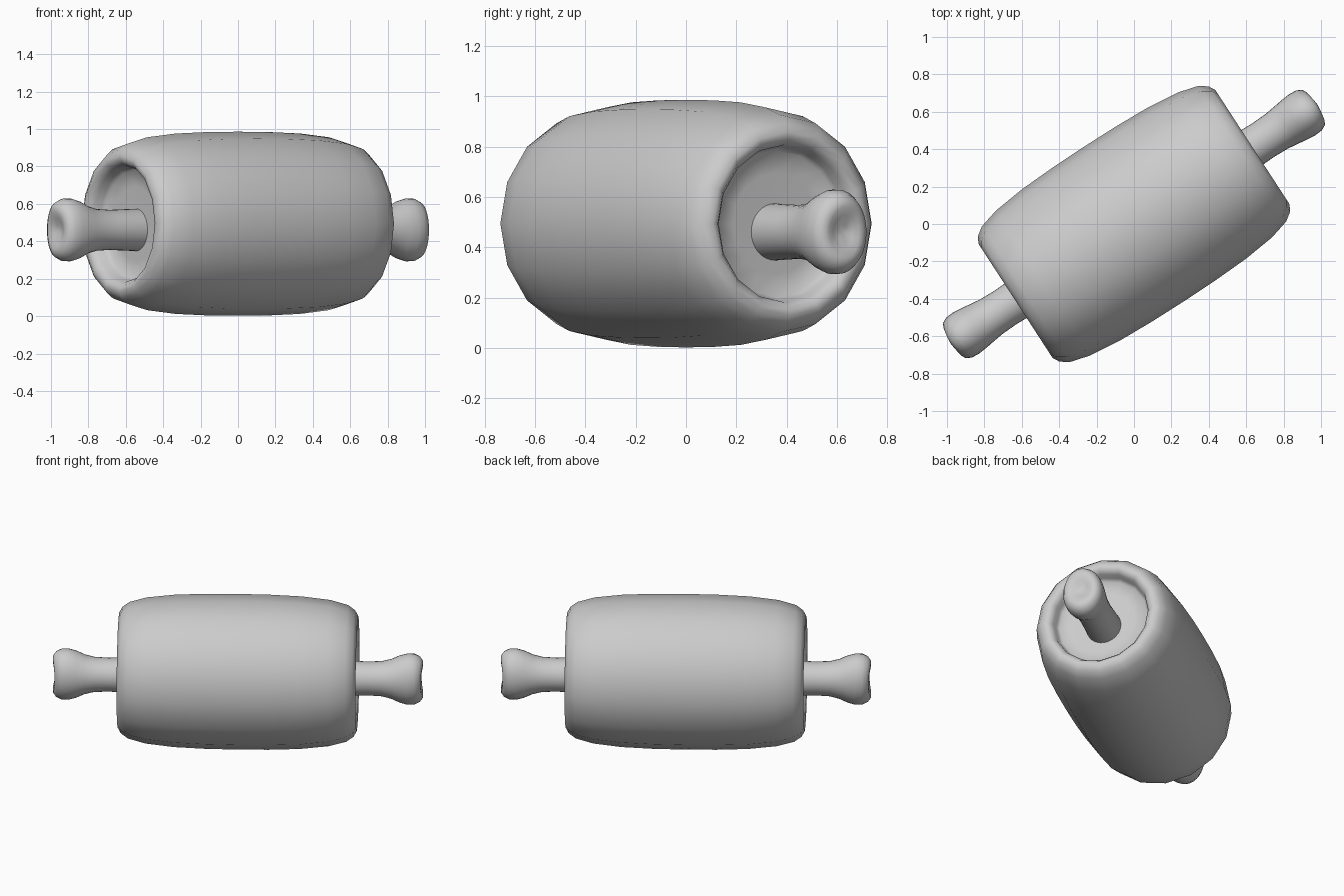
import bpy, bmesh, math

if "Cube" in bpy.data.objects:
    bpy.data.objects.remove(bpy.data.objects["Cube"])

ANGLE = math.radians(33)      # direction of the long axis seen from above


def loft(name, rings, sides, height):
    """Skin elliptical rings (x, half_y, half_z, notch) along local x, mirrored about x = 0."""
    bm = bmesh.new()
    loops = []
    for x, hy, hz, notch in rings:
        if hy == 0:
            loops.append([bm.verts.new((x, 0, 0))])
            continue
        loop = []
        for i in range(sides):
            a = 2 * math.pi * i / sides
            # saddle the ring: draw it back where it crosses the middle
            loop.append(bm.verts.new((x - notch * math.cos(a) ** 2,
                                      hy * math.cos(a), hz * math.sin(a))))
        loops.append(loop)
    for p, q in zip(loops, loops[1:]):
        for i in range(sides):
            j = (i + 1) % sides
            if len(q) == 1:
                bm.faces.new((p[i], p[j], q[0]))
            else:
                bm.faces.new((p[i], p[j], q[j], q[i]))
    # mirrored half
    dup = bmesh.ops.duplicate(bm, geom=bm.verts[:] + bm.edges[:] + bm.faces[:])["geom"]
    for v in dup:
        if isinstance(v, bmesh.types.BMVert):
            v.co.x = -v.co.x
    bmesh.ops.remove_doubles(bm, verts=bm.verts[:], dist=1e-5)
    bmesh.ops.recalc_face_normals(bm, faces=bm.faces[:])
    for f in bm.faces:
        f.smooth = True
    me = bpy.data.meshes.new(name)
    bm.to_mesh(me)
    bm.free()
    ob = bpy.data.objects.new(name, me)
    bpy.context.collection.objects.link(ob)
    ob.location.z = height
    ob.rotation_euler.z = ANGLE
    return ob


# Meat: sixteen-sided barrel with rounded rims and recessed ends
meat_profile = [(0, .492), (.2, .49), (.4, .482), (.58, .462), (.69, .432),
                (.735, .40), (.755, .365), (.748, .335), (.72, .313),
                (.68, .307), (.655, .29), (.65, .2), (.65, 0)]
loft("meat", [(x, r, r, 0) for x, r in meat_profile], 16, .494)

# Bone: shaft through the meat with two-lobed, notched knuckles
bone_rings = [(0, .11, .11, 0), (.6, .11, .112, 0), (.655, .113, .113, 0),
              (.82, .107, .107, 0), (.91, .11, .112, 0), (.97, .118, .128, 0),
              (1.02, .125, .153, 0), (1.07, .13, .168, 0), (1.115, .127, .167, 0),
              (1.15, .112, .15, .005), (1.168, .09, .125, .012),
              (1.17, .07, .1, .015), (1.157, .045, .065, .012),
              (1.143, .022, .03, .005), (1.137, 0, 0, 0)]
loft("bone", bone_rings, 32, .461)
